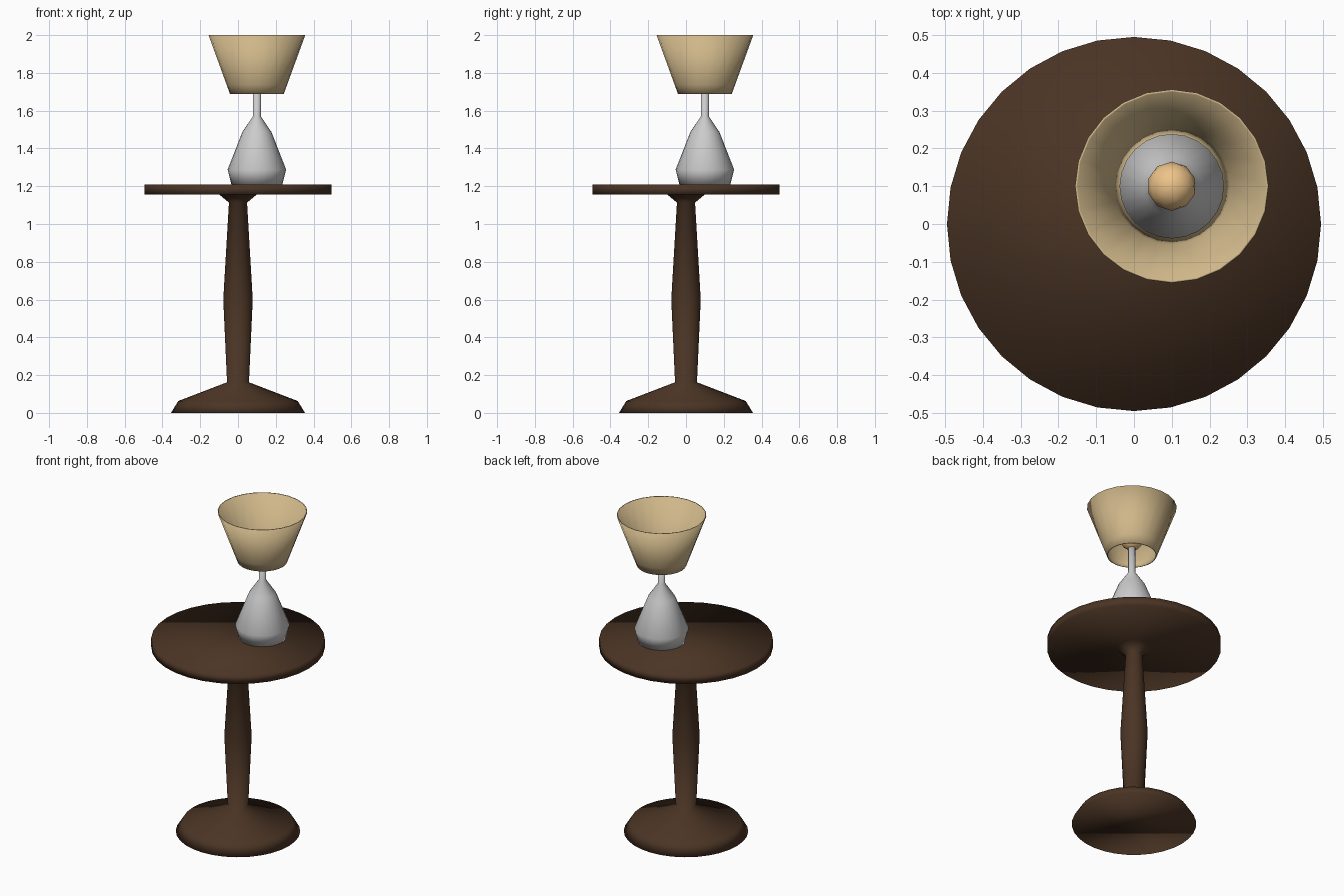
import bpy, bmesh
from math import cos, sin, tau

if "Cube" in bpy.data.objects:
    bpy.data.objects.remove(bpy.data.objects["Cube"])


def material(name, rgb):
    m = bpy.data.materials.new(name)
    m.diffuse_color = (*rgb, 1)
    m.use_nodes = True
    m.node_tree.nodes["Principled BSDF"].inputs["Base Color"].default_value = m.diffuse_color
    return m


def lathe(name, profile, sides, centre=(0, 0), mat=None, closed=False):
    """Spin (radius, height) points about z; an open profile gets end caps."""
    bm = bmesh.new()
    rings = [[bm.verts.new((r * cos(tau * i / sides), r * sin(tau * i / sides), z))
              for i in range(sides)] for r, z in profile]
    pairs = list(zip(rings, rings[1:]))
    if closed:
        pairs.append((rings[-1], rings[0]))
    else:
        bm.faces.new(rings[0][::-1])
        bm.faces.new(rings[-1])
    for a, b in pairs:
        for i in range(sides):
            j = (i + 1) % sides
            bm.faces.new((a[i], a[j], b[j], b[i]))
    for f in bm.faces:
        f.smooth = True
    me = bpy.data.meshes.new(name)
    bm.to_mesh(me)
    bm.free()
    ob = bpy.data.objects.new(name, me)
    ob.location = (*centre, 0)
    bpy.context.collection.objects.link(ob)
    if mat:
        me.materials.append(mat)
    return ob


wood = material("dark_wood", (0.07, 0.035, 0.018))
cloth = material("tan_cloth", (0.62, 0.47, 0.25))
glow = material("warm_glass", (0.85, 0.55, 0.25))
LAMP = (0.1, 0.1)

# Pedestal table: foot, turned post, flare and round top
lathe("pedestal_table", [(0.355, 0), (0.316, 0.063), (0.058, 0.162), (0.078, 0.6),
                         (0.048, 1.113), (0.098, 1.155), (0.495, 1.155), (0.495, 1.21)],
      32, mat=wood)

# Lamp body with thin neck reaching the bulb
lathe("lamp_body", [(0.135, 1.21), (0.155, 1.288), (0.077, 1.487),
                    (0.021, 1.57), (0.021, 1.75)], 24, LAMP)

# Thin-walled flared shade, open at both ends
lathe("lamp_shade", [(0.142, 1.687), (0.160, 1.737), (0.256, 2.0),
                     (0.250, 2.0), (0.154, 1.737), (0.137, 1.687)],
      24, LAMP, cloth, closed=True)

# Bulb
bpy.ops.mesh.primitive_ico_sphere_add(subdivisions=2, radius=0.065, location=(*LAMP, 1.79))
bulb = bpy.context.object
bulb.name = "bulb"
bulb.data.materials.append(glow)
bpy.ops.object.shade_smooth()
